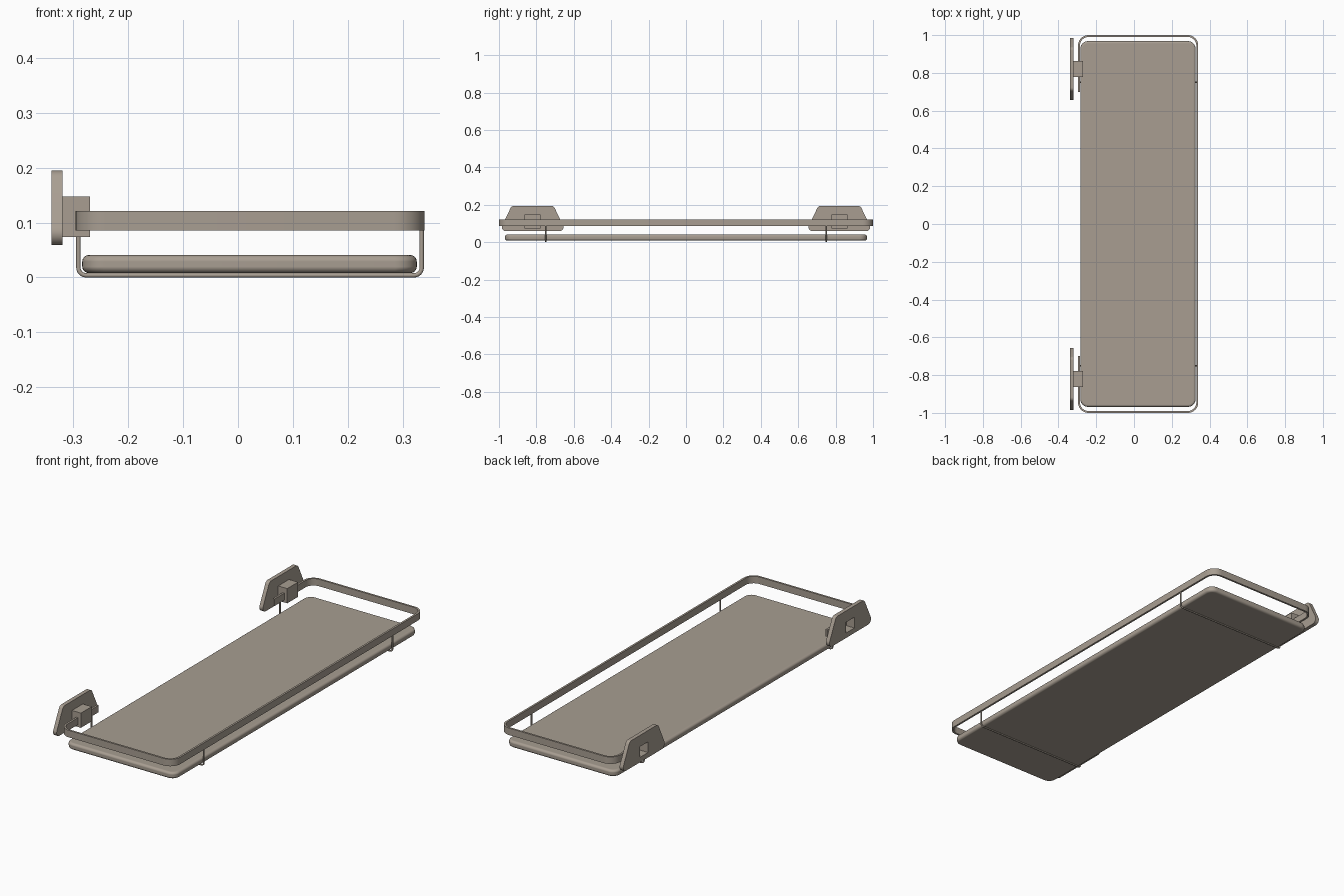
import bpy, bmesh
from math import cos, sin, pi
from mathutils import Vector

if "Cube" in bpy.data.objects:
    bpy.data.objects.remove(bpy.data.objects["Cube"])

# warm grey metal
metal = bpy.data.materials.new("warm_grey")
metal.diffuse_color = (0.392, 0.341, 0.286, 1)
metal.use_nodes = True
metal.node_tree.nodes["Principled BSDF"].inputs["Base Color"].default_value = metal.diffuse_color


def fillet(points, radius, closed=True, steps=8):
    """Round the corners of a 2D polyline."""
    pts = [Vector(p) for p in points]
    out = []
    for i, p in enumerate(pts):
        if not closed and i in (0, len(pts) - 1):
            out.append(p)
            continue
        a = (pts[i - 1] - p).normalized()
        b = (pts[(i + 1) % len(pts)] - p).normalized()
        half = a.angle(b) / 2
        from_p = radius / sin(half)
        centre = p + (a + b).normalized() * from_p
        reach = from_p * cos(half)
        u, v = p + a * reach - centre, p + b * reach - centre
        total = u.angle(v)
        for k in range(steps + 1):
            t = k / steps
            out.append(centre + (u * sin((1 - t) * total) + v * sin(t * total)) / sin(total))
    return out


def smooth(ob):
    bpy.ops.object.select_all(action='DESELECT')
    ob.select_set(True)
    bpy.context.view_layer.objects.active = ob
    bpy.ops.object.shade_smooth_by_angle(angle=0.6)


def finish(name, bm):
    bmesh.ops.recalc_face_normals(bm, faces=bm.faces)
    mesh = bpy.data.meshes.new(name)
    bm.to_mesh(mesh)
    bm.free()
    mesh.materials.append(metal)
    ob = bpy.data.objects.new(name, mesh)
    bpy.context.collection.objects.link(ob)
    smooth(ob)
    return ob


def prism(name, outline, place, lo, hi):
    """Extrude a 2D outline; place(u, v, w) gives the 3D point."""
    bm = bmesh.new()
    rings = [[bm.verts.new(place(p[0], p[1], w)) for p in outline] for w in (lo, hi)]
    n = len(outline)
    for r in rings:
        bm.faces.new(r)
    for i in range(n):
        j = (i + 1) % n
        bm.faces.new((rings[0][i], rings[0][j], rings[1][j], rings[1][i]))
    return finish(name, bm)


def sweep(name, path, place, section):
    """Sweep a section (side, depth) along an open 2D path."""
    bm = bmesh.new()
    rings = []
    for i, p in enumerate(path):
        d = (path[min(i + 1, len(path) - 1)] - path[max(i - 1, 0)]).normalized()
        side = Vector((-d.y, d.x))
        rings.append([bm.verts.new(place(*(p + side * s), w)) for s, w in section])
    n = len(section)
    for r, q in zip(rings, rings[1:]):
        for i in range(n):
            bm.faces.new((r[i], r[(i + 1) % n], q[(i + 1) % n], q[i]))
    bm.faces.new(rings[0])
    bm.faces.new(rings[-1])
    return finish(name, bm)


def cut_away(ob, cutter):
    """Subtract the cutter, then remove it."""
    mod = ob.modifiers.new("socket", 'BOOLEAN')
    mod.object, mod.operation, mod.solver = cutter, 'DIFFERENCE', 'EXACT'
    bpy.context.view_layer.objects.active = ob
    bpy.ops.object.modifier_apply(modifier=mod.name)
    bpy.data.objects.remove(cutter)
    smooth(ob)


def rect(x0, x1, y0, y1):
    return [(x0, y0), (x1, y0), (x1, y1), (x0, y1)]


def flat(u, v, w):
    return (u, v, w)


# shelf board with rounded corners and edges
shelf = prism("shelf_board", fillet(rect(-0.284, 0.326, -0.968, 0.968), 0.04), flat, 0.008, 0.041)
bev = shelf.modifiers.new("edge_round", 'BEVEL')
bev.width, bev.segments, bev.limit_method, bev.angle_limit = 0.012, 4, 'ANGLE', 0.8
bev.harden_normals = True

# guard rail, open along the back
rail = fillet([(-0.291, 0.70), (-0.291, 0.995), (0.335, 0.995),
               (0.335, -0.995), (-0.291, -0.995), (-0.291, -0.70)], 0.05, closed=False, steps=10)
sweep("guard_rail", rail, flat, rect(-0.005, 0.005, 0.086, 0.121))

wire = fillet([(-0.291, 0.095), (-0.291, 0.004), (0.335, 0.004), (0.335, 0.095)],
              0.014, closed=False, steps=6)
circle = [(0.004 * cos(k * pi / 6), 0.004 * sin(k * pi / 6)) for k in range(12)]

for sign, label in ((1, "right"), (-1, "left")):
    # U-shaped support wire under the shelf
    sweep("support_wire_" + label, wire,
          lambda u, v, w: (u, sign * 0.75 + w, v), circle)

    def wall(u, v, w):
        return (w, sign * 0.82 + u, v)

    def socket(half, z0, z1, depth):
        return prism("socket_cutter", rect(-half, half, z0, z1), wall, -0.40, depth)

    # trapezoid wall plate with a square opening
    plate = prism("wall_plate_" + label,
                  fillet([(-0.178, 0.059), (0.178, 0.059), (0.112, 0.195), (-0.112, 0.195)], 0.022),
                  wall, -0.34, -0.32)
    cut_away(plate, socket(0.043, 0.074, 0.148, -0.30))
    # square arm, hollow from the back
    arm = prism("mount_arm_" + label, rect(-0.043, 0.043, 0.074, 0.148), wall, -0.34, -0.27)
    cut_away(arm, socket(0.033, 0.084, 0.138, -0.28))
